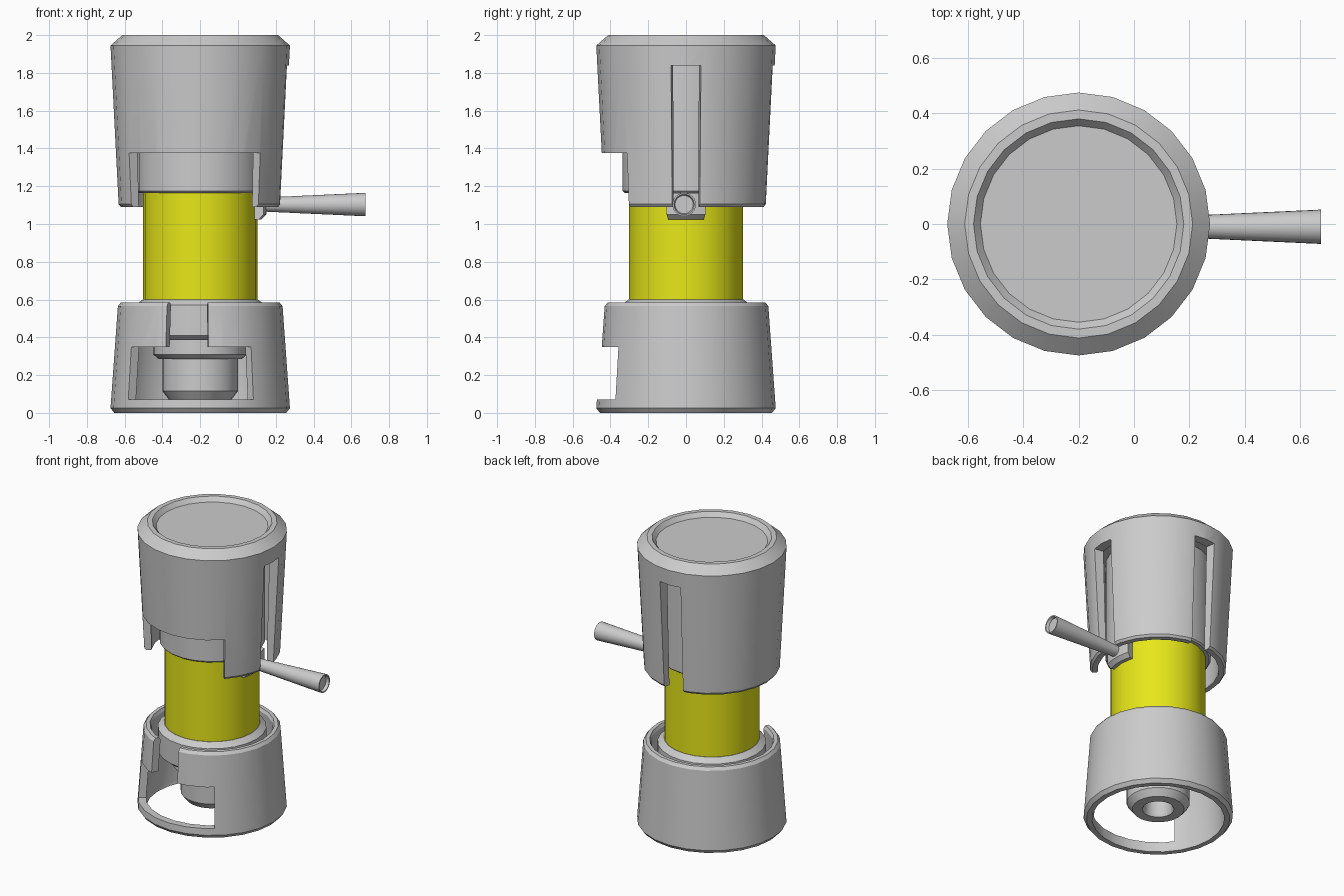
import bpy, bmesh
from math import radians, sin, cos, pi

if "Cube" in bpy.data.objects:
    bpy.data.objects.remove(bpy.data.objects["Cube"])

AXIS_X = -0.2


def lathe(name, profile, a0=0.0, a1=360.0, segs=24, loc=(AXIS_X, 0, 0), rot=(0, 0, 0)):
    """Revolve a closed (radius, z) profile about z, fully or between two angles."""
    full = abs(a1 - a0) >= 360
    bm = bmesh.new()
    count = segs if full else segs + 1
    rings = []
    for i in range(count):
        a = radians(a0 + (a1 - a0) * i / segs)
        rings.append([bm.verts.new((r * cos(a), r * sin(a), z)) for r, z in profile])
    n = len(profile)
    for i in range(segs):
        p, q = rings[i], rings[(i + 1) % count]
        for j in range(n):
            k = (j + 1) % n
            if profile[j][0] == 0 and profile[k][0] == 0:
                continue
            bm.faces.new((p[j], q[j], q[k], p[k]))
    if not full:
        bm.faces.new(rings[0])
        bm.faces.new(rings[-1])
    bmesh.ops.remove_doubles(bm, verts=bm.verts, dist=1e-5)
    bmesh.ops.recalc_face_normals(bm, faces=bm.faces)
    me = bpy.data.meshes.new(name)
    bm.to_mesh(me)
    bm.free()
    ob = bpy.data.objects.new(name, me)
    bpy.context.collection.objects.link(ob)
    ob.location = loc
    ob.rotation_euler = rot
    return ob


def activate(ob):
    bpy.ops.object.select_all(action='DESELECT')
    ob.select_set(True)
    bpy.context.view_layer.objects.active = ob


def cut_sector(ob, a0, a1, z0, z1):
    """Remove an angular window from the outer wall of a lathed part."""
    cutter = lathe("cutter", [(0.365, z0), (0.6, z0), (0.6, z1), (0.365, z1)], a0, a1, 8)
    cutter.hide_render = True
    mod = ob.modifiers.new("cut", 'BOOLEAN')
    mod.operation = 'DIFFERENCE'
    mod.solver = 'EXACT'
    mod.object = cutter
    bpy.context.view_layer.update()
    activate(ob)
    bpy.ops.object.modifier_apply(modifier=mod.name)
    bpy.data.objects.remove(cutter)


def smooth(ob):
    activate(ob)
    bpy.ops.object.shade_smooth_by_angle(angle=radians(28))


# Top cap: recessed lid, flared skirt and inner sleeve
cap = lathe("top_cap", [
    (0, 1.97), (0.355, 1.97), (0.38, 2.0), (0.412, 2.0), (0.475, 1.945),
    (0.432, 1.105), (0.42, 1.09), (0.385, 1.09), (0.405, 1.855),
    (0.335, 1.855), (0.335, 1.175), (0.325, 1.165), (0, 1.165)])
cut_sector(cap, -148, -44.5, 1.0, 1.375)     # front notch
for angle in (0, 90):                        # tall slots
    cut_sector(cap, angle - 9.8, angle + 9.8, 1.0, 1.84)

# Yellow cylinder body
body = lathe("body_cylinder", [(0, 0.56), (0.302, 0.56), (0.302, 1.18), (0, 1.18)])
yellow = bpy.data.materials.new("yellow")
yellow.diffuse_color = (0.8, 0.8, 0.01, 1)
yellow.use_nodes = True
yellow.node_tree.nodes["Principled BSDF"].inputs["Base Color"].default_value = yellow.diffuse_color
body.data.materials.append(yellow)

# Base cup: open tube with a front window and a gap above it
cup = lathe("base_cup", [
    (0.455, 0), (0.475, 0.025), (0.436, 0.565), (0.42, 0.585),
    (0.395, 0.585), (0.385, 0.565), (0.425, 0.02), (0.42, 0)])
cut_sector(cup, -144.5, -53, 0.07, 0.35)
cut_sector(cup, -114, -84.5, 0.34, 0.7)

# Lower collar and hollow nozzle inside the cup
nozzle = lathe("lower_nozzle", [
    (0, 0.6), (0.305, 0.6), (0.325, 0.585), (0.345, 0.57), (0.345, 0.41), (0.315, 0.385),
    (0.25, 0.385), (0.25, 0.31), (0.22, 0.285), (0.2, 0.285), (0.2, 0.115),
    (0.165, 0.07), (0.1, 0.07), (0.09, 0.09), (0.09, 0.28), (0, 0.28)])

# Lever block and tapered lever
block = lathe("lever_block", [
    (0.29, 1.025), (0.325, 1.025), (0.35, 1.05), (0.35, 1.165), (0.29, 1.165)], -17, 17, 6)
lever = lathe("lever", [
    (0, 0.31), (0.036, 0.31), (0.062, 0.875), (0.054, 0.875), (0.048, 0.855), (0, 0.855)],
    loc=(AXIS_X, -0.01, 1.103), rot=(0, pi / 2, 0))

for part in (cap, body, cup, nozzle, block, lever):
    smooth(part)
